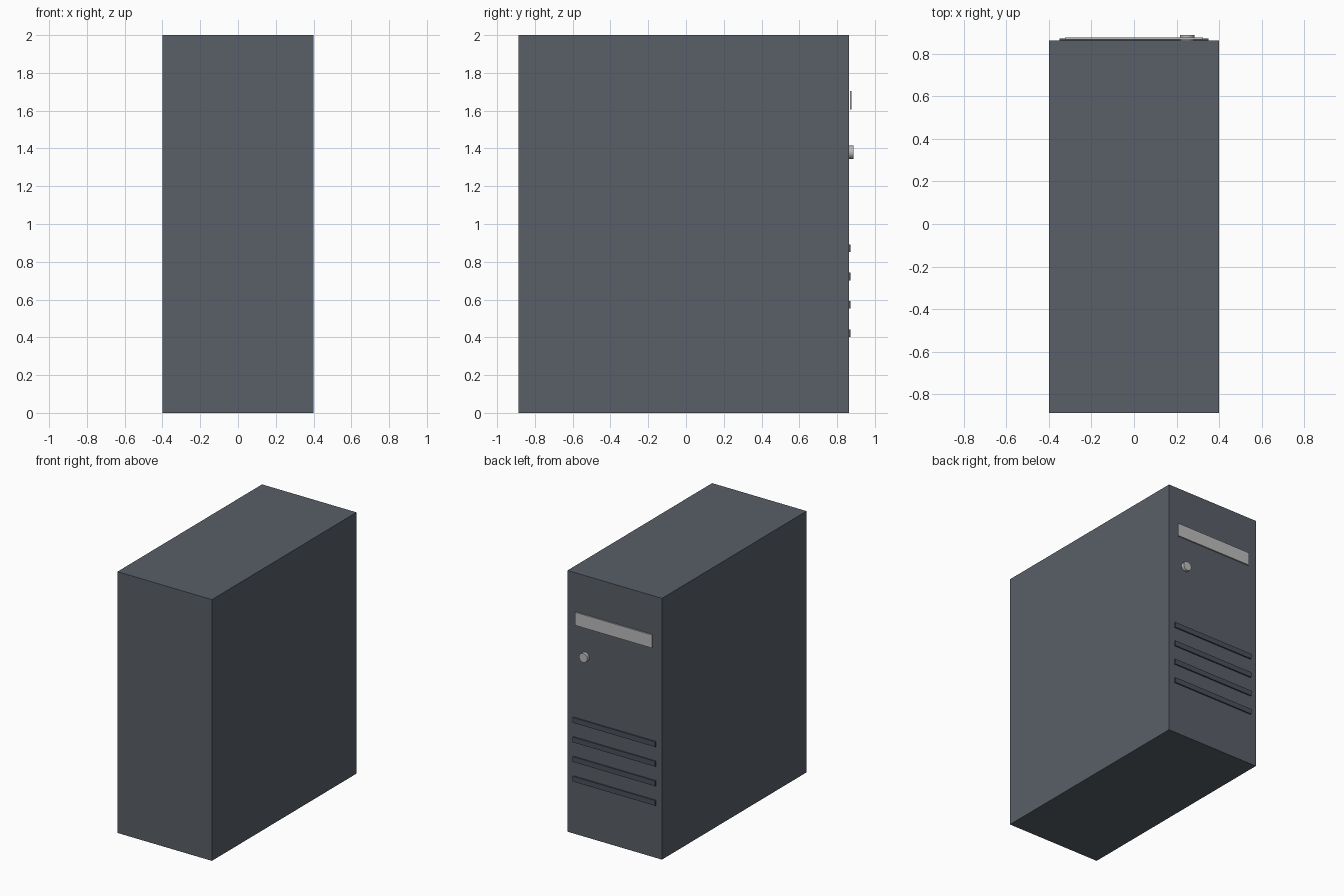
import bpy
from math import radians

if "Cube" in bpy.data.objects:
    bpy.data.objects.remove(bpy.data.objects["Cube"])


def material(name, color):
    m = bpy.data.materials.new(name)
    m.diffuse_color = (*color, 1)
    m.use_nodes = True
    m.node_tree.nodes["Principled BSDF"].inputs["Base Color"].default_value = m.diffuse_color
    return m


def box(name, x, y, z, mat):
    # Box from (min, max) ranges along each axis
    bpy.ops.mesh.primitive_cube_add(
        size=1, location=[sum(r) / 2 for r in (x, y, z)])
    o = bpy.context.object
    o.name = name
    o.scale = [r[1] - r[0] for r in (x, y, z)]
    bpy.ops.object.transform_apply(location=False, rotation=False, scale=True)
    o.data.materials.append(mat)
    return o


case_mat = material("case_slate", (0.10, 0.115, 0.14))
slot_mat = material("vent_dark", (0.07, 0.08, 0.10))
light_mat = material("light_grey", (0.5, 0.5, 0.5))

PANEL = 0.862  # plane of the detailed panel

# Tower case
box("case", (-0.4, 0.4), (-0.887, PANEL), (0, 2), case_mat)

# Drive cover
box("drive_cover", (-0.325, 0.325), (0.867, 0.877), (1.605, 1.705), light_mat)

# Vent slats
for i in range(4):
    z = 0.422 + 0.15 * i
    box(f"vent_slat_{i + 1}", (-0.35, 0.35), (PANEL - 0.008, 0.872),
        (z - 0.02, z + 0.02), slot_mat)

# Power button
bpy.ops.mesh.primitive_cylinder_add(
    vertices=32, radius=0.035, depth=0.03,
    location=(0.25, 0.872, 1.38), rotation=(radians(90), 0, 0))
button = bpy.context.object
button.name = "power_button"
button.data.materials.append(light_mat)
bpy.ops.object.shade_smooth_by_angle()
